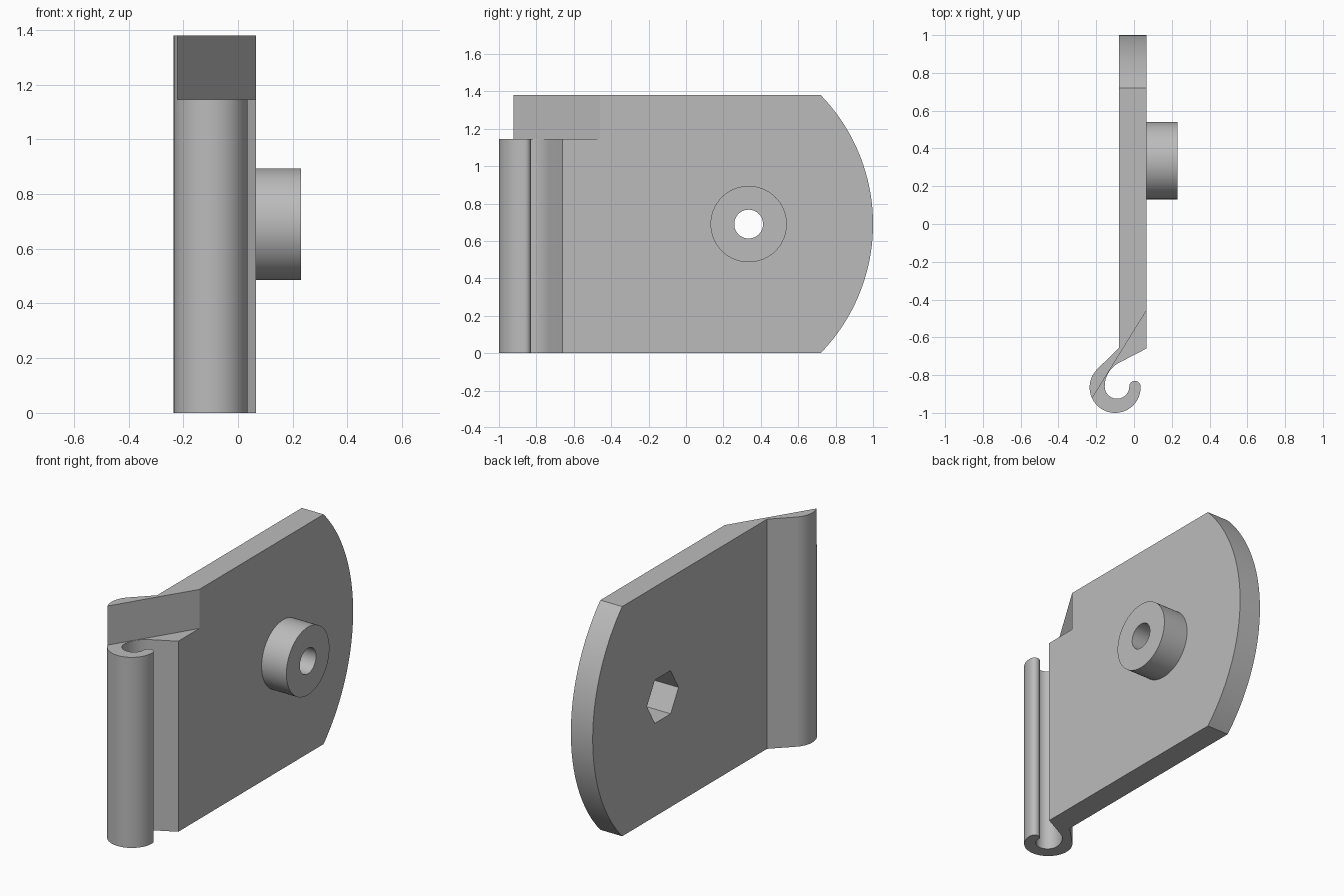
import bpy, bmesh
from math import sin, cos, pi, radians
from mathutils import Matrix, Vector

default = bpy.data.objects.get("Cube")
if default:
    bpy.data.objects.remove(default, do_unlink=True)

X0, X1 = -0.08, 0.065          # plate thickness range
HEIGHT, NOTCH = 1.38, 1.145
PIVOT_Y, PIVOT_Z = 0.335, 0.69

grey = bpy.data.materials.new("grey")
grey.use_nodes = True
colour = (0.50, 0.50, 0.50, 1)
grey.diffuse_color = colour
grey.node_tree.nodes["Principled BSDF"].inputs["Base Color"].default_value = colour


def arc(cx, cy, r, start, end, steps=24):
    angles = [radians(start + (end - start) * i / steps) for i in range(steps + 1)]
    return [(cx + r * cos(a), cy + r * sin(a)) for a in angles]


def prism(name, points, low, high, along_x=False):
    """Extrude an outline along z, or a (y, z) outline along x."""
    bm = bmesh.new()
    def place(p, h):
        return Vector((h, p[0], p[1])) if along_x else Vector((p[0], p[1], h))
    face = bm.faces.new([bm.verts.new(place(p, low)) for p in points])
    result = bmesh.ops.extrude_face_region(bm, geom=[face])
    moved = [v for v in result["geom"] if isinstance(v, bmesh.types.BMVert)]
    bmesh.ops.translate(bm, verts=moved, vec=place((0, 0), high - low))
    bmesh.ops.recalc_face_normals(bm, faces=bm.faces)
    mesh = bpy.data.meshes.new(name)
    bm.to_mesh(mesh)
    bm.free()
    mesh.materials.append(grey)
    obj = bpy.data.objects.new(name, mesh)
    bpy.context.collection.objects.link(obj)
    return obj


def select(obj):
    bpy.ops.object.select_all(action="DESELECT")
    obj.select_set(True)
    bpy.context.view_layer.objects.active = obj


def cut(obj, cutter, operation="DIFFERENCE"):
    mod = obj.modifiers.new("cut", "BOOLEAN")
    mod.operation, mod.solver, mod.object = operation, "EXACT", cutter
    select(obj)
    bpy.ops.object.modifier_apply(modifier=mod.name)


# Plate with the hooked lip, as one outline seen from above
outline = [(X0, 1.1), (X0, -0.655)]
outline += arc(-0.1, -0.865, 0.135, 133, 360, 48)          # outside of hook
outline += arc(0.005, -0.86, 0.03, 0, 180, 14)             # rounded tip
outline += arc(-0.09, -0.86, 0.065, 0, -180, 28)[1:]       # inside of hook
outline += arc(-0.013, -0.86, 0.142, 180, 120, 12)[1:]     # throat
outline += [(X1, -0.66), (X1, 1.1)]
plate = prism("hooked_plate", outline, 0, HEIGHT)

# Rounded far end
side = [(-1.2, HEIGHT + 0.1), (-1.2, -0.1), (0.62, -0.1)]
side += arc(0.01, PIVOT_Z, 0.99, -44.2, 44.2, 64)
side += [(0.62, HEIGHT + 0.1)]
end_shape = prism("end_shape", side, -0.5, 0.5, True)
cut(plate, end_shape, "INTERSECT")

# Diagonal notch over the hook
wedge = [(-0.282, -1.02), (0.065 + 0.062, -0.36), (0.3, -0.36), (0.3, -1.02)]
notch = prism("notch_cutter", wedge, NOTCH, HEIGHT + 0.2)
cut(plate, notch)

# Round boss, hexagonal pocket and round bore
boss = prism("boss", arc(PIVOT_Y, PIVOT_Z, 0.204, 0, 360, 72)[:-1], X1, 0.23, True)
pocket = prism("pocket_cutter", arc(PIVOT_Y, PIVOT_Z, 0.15, 0, 360, 6)[:-1], -0.3, 0.11, True)
bore = prism("bore_cutter", arc(PIVOT_Y, PIVOT_Z, 0.077, 0, 360, 48)[:-1], -0.3, 0.4, True)
cut(plate, pocket)
cut(boss, pocket)
cut(boss, bore)

for helper in (end_shape, notch, pocket, bore):
    bpy.data.objects.remove(helper, do_unlink=True)

for part in (plate, boss):
    select(part)
    bpy.ops.object.shade_smooth_by_angle(angle=radians(25))
